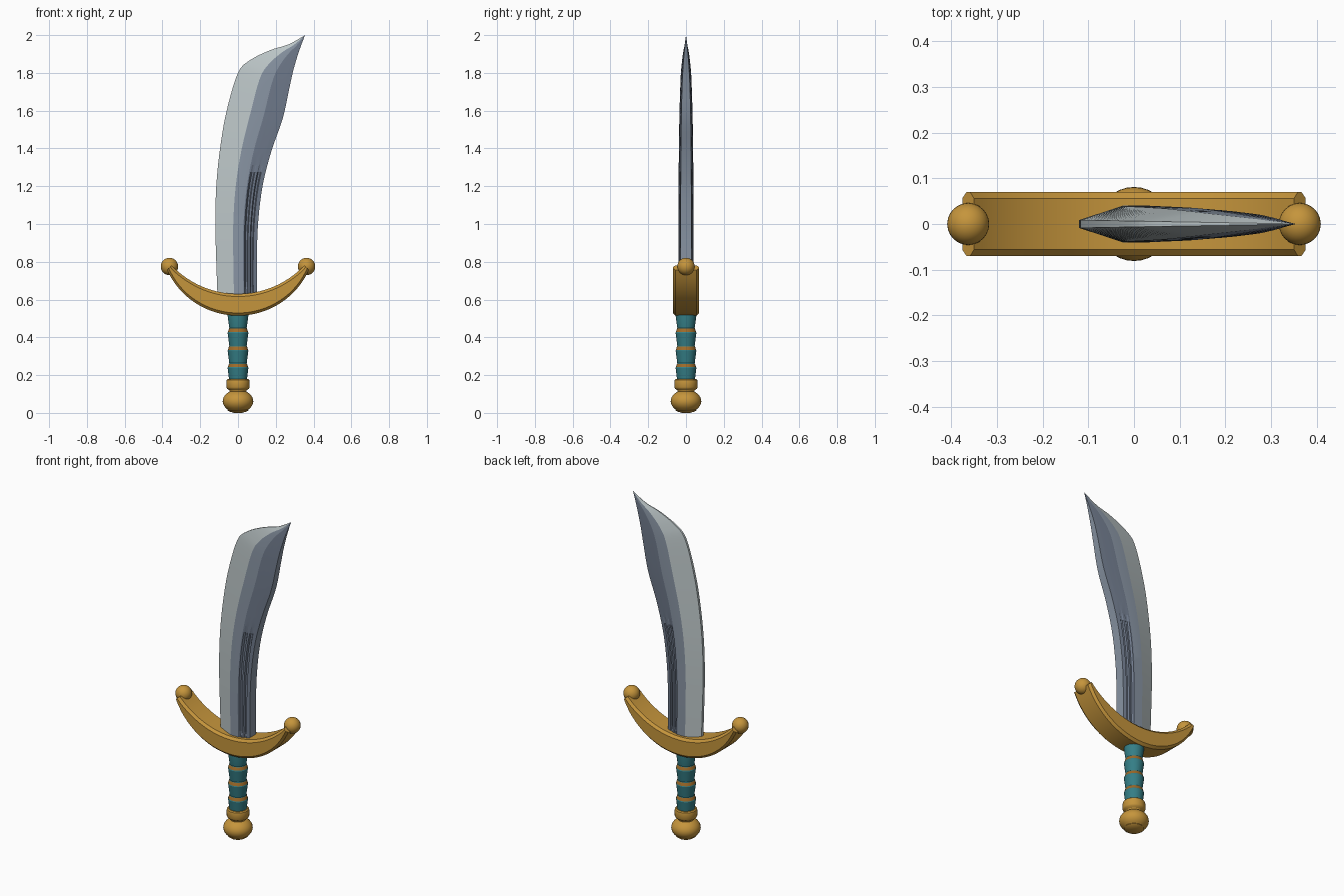
import bpy, bmesh, math
from mathutils import Vector

if "Cube" in bpy.data.objects:
    bpy.data.objects.remove(bpy.data.objects["Cube"])


def material(name, rgb):
    m = bpy.data.materials.new(name)
    m.diffuse_color = (*rgb, 1)
    m.use_nodes = True
    m.node_tree.nodes["Principled BSDF"].inputs["Base Color"].default_value = m.diffuse_color
    return m


GOLD = material("gold", (0.56, 0.30, 0.045))
BRONZE = material("bronze band", (0.34, 0.145, 0.022))
TEAL = material("teal grip", (0.035, 0.21, 0.24))
SILVER = material("silver edge", (0.50, 0.56, 0.57))
STEEL = material("steel", (0.25, 0.30, 0.37))
DARK = material("dark steel", (0.16, 0.195, 0.26))


def loft(name, rings, mats, rule=lambda i, j: 0, angle=30):
    """Skin closed rings of points, cap both ends; rule(i, j) picks the material."""
    bm = bmesh.new()
    vs = [[bm.verts.new(p) for p in ring] for ring in rings]
    n = len(rings[0])
    for i in range(len(vs) - 1):
        for j in range(n):
            k = (j + 1) % n
            f = bm.faces.new((vs[i][j], vs[i][k], vs[i + 1][k], vs[i + 1][j]))
            f.material_index = rule(i, j)
    bm.faces.new(vs[0])
    bm.faces.new(vs[-1])
    bmesh.ops.remove_doubles(bm, verts=bm.verts, dist=1e-5)
    bmesh.ops.recalc_face_normals(bm, faces=bm.faces)
    me = bpy.data.meshes.new(name)
    bm.to_mesh(me)
    bm.free()
    for m in mats:
        me.materials.append(m)
    ob = bpy.data.objects.new(name, me)
    bpy.context.collection.objects.link(ob)
    smooth(ob, angle)
    return ob


def smooth(ob, angle):
    bpy.ops.object.select_all(action='DESELECT')
    ob.select_set(True)
    bpy.context.view_layer.objects.active = ob
    bpy.ops.object.shade_smooth_by_angle(angle=math.radians(angle))


def lathe(name, profile, mats, rule=lambda i, j: 0, angle=30, n=32):
    rings = [[(r * math.cos(2 * math.pi * k / n), r * math.sin(2 * math.pi * k / n), z)
              for k in range(n)] for r, z in profile]
    return loft(name, rings, mats, rule, angle)


def catmull(pts, steps):
    """Smooth curve through tuples of any length."""
    p = [pts[0]] + list(pts) + [pts[-1]]
    out = []
    for i in range(1, len(p) - 2):
        for s in range(steps):
            t = s / steps
            out.append([0.5 * (2 * b + (c - a) * t + (2 * a - 5 * b + 4 * c - d) * t * t
                               + (3 * b - a - 3 * c + d) * t ** 3)
                        for a, b, c, d in zip(p[i - 1], p[i], p[i + 1], p[i + 2])])
    out.append(list(pts[-1]))
    return out


# Blade: cutting edge x, z, spine x, z, thickness factor
stations = [
    (-0.108, 0.60, 0.100, 0.60, 1.0), (-0.115, 0.80, 0.100, 0.80, 1.0),
    (-0.120, 1.00, 0.106, 1.00, 0.98), (-0.115, 1.20, 0.130, 1.20, 0.96),
    (-0.095, 1.40, 0.175, 1.38, 0.92), (-0.060, 1.60, 0.237, 1.56, 0.85),
    (0.000, 1.80, 0.272, 1.72, 0.72), (0.065, 1.868, 0.292, 1.81, 0.58),
    (0.170, 1.92, 0.315, 1.89, 0.38), (0.270, 1.952, 0.334, 1.945, 0.18),
    (0.355, 2.00, 0.355, 2.00, 0.0)]
# Blade cross-section: position across, half thickness, fuller depth
section = [(0, 0.009, 0), (0.42, 0.040, 0), (0.66, 0.041, 0),
           (0.69, 0.040, 0), (0.72, 0.039, 0.010), (0.76, 0.038, 0.010), (0.78, 0.037, 0),
           (0.83, 0.036, 0), (0.85, 0.035, 0.009), (0.89, 0.034, 0.009), (0.91, 0.033, 0),
           (1, 0.029, 0)]
rings = []
for lx, lz, rx, rz, th in catmull(stations, 5):
    fade = min(1, max(0, (1.34 - lz) / 0.12)) * min(1, max(0, (lz - 0.63) / 0.03))
    side = [(lx + (rx - lx) * u, (h - g * fade) * th, lz + (rz - lz) * u) for u, h, g in section]
    rings.append([(x, -y, z) for x, y, z in side] + [(x, y, z) for x, y, z in reversed(side)])
N = len(section)


def blade_colour(i, j):
    k = j if j < N else 2 * N - 2 - j      # mirrored strip number
    if k <= 0 or j == 2 * N - 1:
        return 0                           # sharpened bevel
    return 1 if k == 1 or k == N - 1 else 2


loft("blade", rings, [SILVER, STEEL, DARK], blade_colour, 9)

# Crescent guard with chamfered edges
rings = []
for i in range(37):
    s = -1 + 2 * i / 36
    xi, xo = 0.350 * s, 0.376 * s
    inner = Vector((xi, 0, 0.63 + 0.483 - math.sqrt(0.483 ** 2 - xi ** 2)))
    outer = Vector((xo, 0, 0.515 + 0.413 - math.sqrt(0.413 ** 2 - xo ** 2)))
    d = (outer - inner).normalized()
    c = min(0.014, 0.35 * (outer - inner).length)
    w, v = Vector((0, 0.070, 0)), Vector((0, 0.056, 0))
    rings.append([inner - v, inner + d * c - w, outer - d * c - w, outer - v,
                  outer + v, outer - d * c + w, inner + d * c + w, inner + v])
loft("guard", rings, [GOLD], angle=25)

# Guard end balls
for sx, label in ((-1, "left"), (1, "right")):
    bpy.ops.mesh.primitive_uv_sphere_add(segments=24, ring_count=16, radius=0.046,
                                         location=(sx * 0.363, 0, 0.775))
    ball = bpy.context.object
    ball.name = f"guard_ball_{label}"
    ball.data.materials.append(GOLD)
    smooth(ball, 40)

# Grip: flared wrapped segments separated by bands
profile = [(0.046, 0.165)]
for z in (0.25, 0.342, 0.436):
    profile += [(0.055, z - 0.012), (0.053, z - 0.008), (0.048, z + 0.010), (0.046, z + 0.013)]
profile += [(0.055, 0.515), (0.053, 0.545)]
lathe("grip", profile, [TEAL, BRONZE], lambda i, j: 1 if i % 4 in (2,) and i < 12 else 0, 20)

# Collar below the grip
lathe("collar", [(0.040, 0.105), (0.046, 0.120), (0.058, 0.128), (0.062, 0.136),
                 (0.062, 0.166), (0.060, 0.175), (0.054, 0.180), (0.040, 0.180)], [GOLD])

# Pommel: ball with a stepped foot
arc = [(0.081 * math.cos(a), 0.062 + 0.06 * math.sin(a))
       for a in (math.radians(-48 + 11.5 * k) for k in range(12))]
lathe("pommel", [(0.020, 0.0), (0.046, 0.007), (0.056, 0.014)] + arc + [(0.03, 0.121)], [GOLD])
